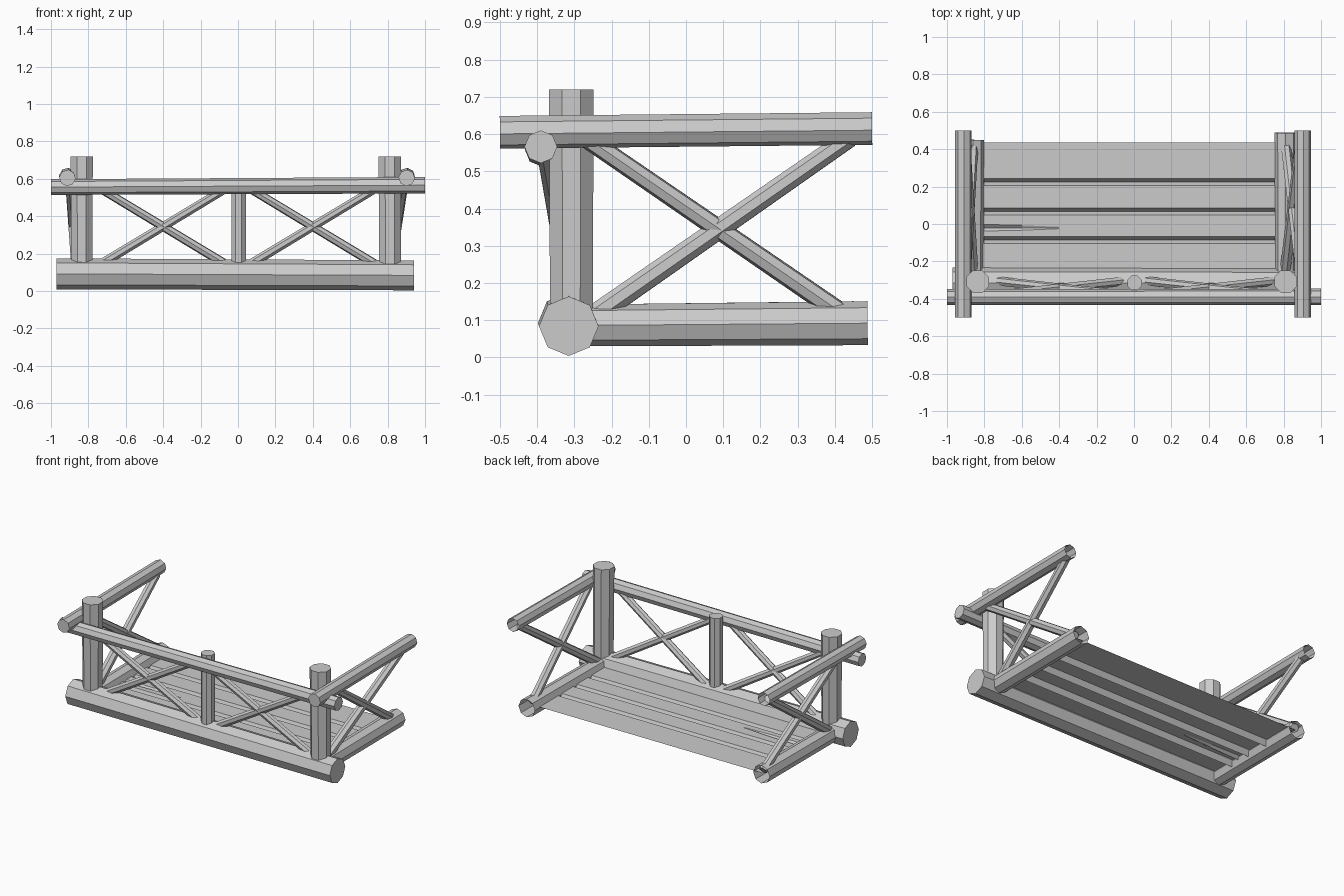
import bpy, bmesh, math
from mathutils import Vector

if "Cube" in bpy.data.objects:
    bpy.data.objects.remove(bpy.data.objects["Cube"], do_unlink=True)

grey = bpy.data.materials.new("plain grey")
grey.use_nodes = True
grey.diffuse_color = (0.6, 0.6, 0.6, 1)
grey.node_tree.nodes["Principled BSDF"].inputs["Base Color"].default_value = (0.6, 0.6, 0.6, 1)


def finish(name, bm):
    mesh = bpy.data.meshes.new(name)
    bm.to_mesh(mesh)
    bm.free()
    mesh.materials.append(grey)
    obj = bpy.data.objects.new(name, mesh)
    bpy.context.collection.objects.link(obj)
    return obj


def log(name, start, end, r1, r2=None, sides=8, turn=0.0, open_end=False):
    """Faceted log from start to end; open_end leaves the far end hollow."""
    start, end = Vector(start), Vector(end)
    axis = end - start
    rot = axis.to_track_quat('Z', 'Y')
    bm = bmesh.new()
    rings = []
    for centre, r in ((start, r1), (end, r2 or r1)):
        ring = []
        for i in range(sides):
            a = turn + math.tau * i / sides
            ring.append(bm.verts.new(centre + rot @ Vector((r * math.cos(a), r * math.sin(a), 0))))
        rings.append(ring)
    low, high = rings
    for i in range(sides):
        j = (i + 1) % sides
        bm.faces.new((low[i], low[j], high[j], high[i]))
    bm.faces.new(low[::-1])
    if not open_end:
        bm.faces.new(high)
    return finish(name, bm)


# Front sill, hand rail and posts
log("front_sill", (-0.97, -0.315, 0.092), (0.94, -0.315, 0.084), 0.083, 0.08)
log("front_rail", (-1, -0.39, 0.556), (1, -0.39, 0.566), 0.042, 0.044)
flat = math.pi / 8
log("right_post", (-0.835, -0.308, 0.1), (-0.836, -0.308, 0.72), 0.06, 0.065, turn=flat)
log("left_post", (0.813, -0.308, 0.1), (0.811, -0.308, 0.72), 0.062, 0.065, turn=flat)
log("middle_post", (0.003, -0.315, 0.1), (0.003, -0.315, 0.605), 0.042, turn=flat)

# Crossed braces of the two front bays
for bay, near, far in (("right", -0.74, -0.06), ("left", 0.06, 0.74)):
    for kind, low_x, high_x in (("rising", near, far), ("falling", far, near)):
        log(f"front_{bay}_{kind}_brace", (low_x, -0.305, 0.14), (high_x, -0.378, 0.55),
            0.025, 0.023, sides=7)

# Side sills, rails and crossed braces
for side, sill_x, rail_x, back in (("right", -0.86, -0.912, 0.45), ("left", 0.81, 0.902, 0.488)):
    log(f"{side}_sill", (sill_x, -0.3, 0.086), (sill_x, back, 0.092), 0.056, 0.059, open_end=True)
    log(f"{side}_rail", (rail_x, -0.5, 0.605), (rail_x, 0.5, 0.615), 0.044, turn=0.1, open_end=True)
    top_x = rail_x * 0.985
    log(f"{side}_rising_brace", (sill_x, -0.25, 0.11), (top_x, 0.44, 0.59), 0.03, 0.026, sides=7)
    log(f"{side}_falling_brace", (sill_x, 0.43, 0.11), (top_x, -0.27, 0.59), 0.028, 0.026, sides=7)

# Plank deck: one sheet with folded grooves, and a split fading out along one plank
deck_z, depth = 0.095, 0.035
bm = bmesh.new()
rows = []
for x, split in ((-0.86, 1.0), (-0.6, 0.6), (-0.4, 0.0), (0.1, 0.0), (0.8, 0.0)):
    profile = [(0.437, 0)]
    for groove in (0.225, 0.068, -0.085):
        if groove < 0:
            # the split lies between the second and third groove
            w = 0.014 * split
            profile += [(-0.015 + w, 0), (-0.022, -0.02 * split), (-0.025 - w, 0)]
        profile += [(groove + 0.018, 0), (groove, -depth), (groove - 0.02, 0)]
    profile.append((-0.3, 0))
    rows.append([bm.verts.new((x, y, deck_z + dz)) for y, dz in profile])
for a, b in zip(rows, rows[1:]):
    for i in range(len(a) - 1):
        bm.faces.new((a[i], a[i + 1], b[i + 1], b[i]))
bmesh.ops.recalc_face_normals(bm, faces=bm.faces)
if sum(f.normal.z for f in bm.faces) < 0:
    bmesh.ops.reverse_faces(bm, faces=bm.faces)
finish("plank_deck", bm)
